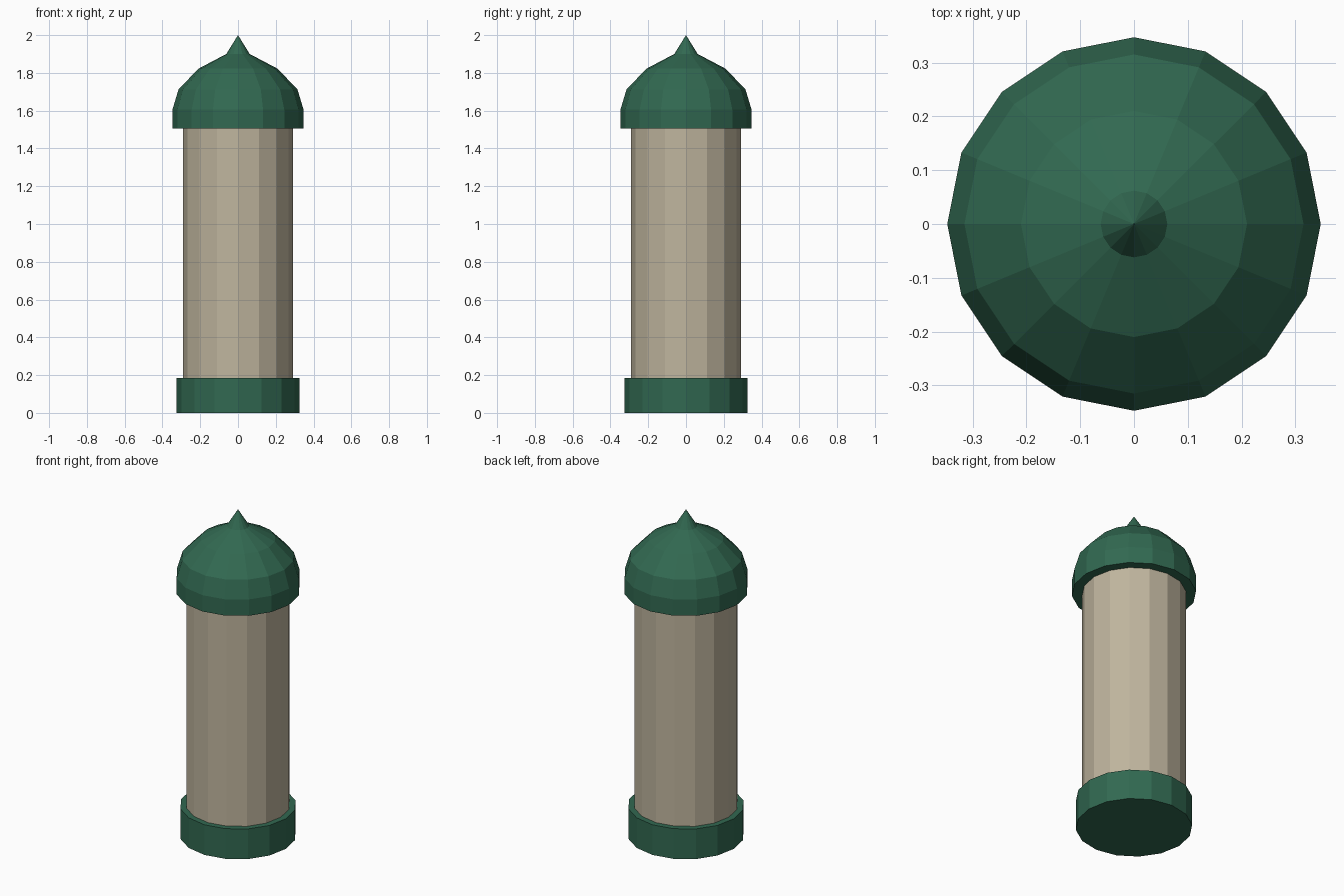
import bpy
import bmesh
from math import cos, sin, tau

if "Cube" in bpy.data.objects:
    bpy.data.objects.remove(bpy.data.objects["Cube"])

SIDES = 16


def material(name, rgb):
    mat = bpy.data.materials.new(name)
    mat.diffuse_color = (*rgb, 1.0)
    mat.use_nodes = True
    mat.node_tree.nodes["Principled BSDF"].inputs["Base Color"].default_value = mat.diffuse_color
    return mat


def lathe(name, profile, mat):
    """Closed solid turned around z from (radius, height) points; radius 0 makes a tip."""
    bm = bmesh.new()
    rings = []
    for r, z in profile:
        if r == 0:
            rings.append([bm.verts.new((0, 0, z))] * SIDES)
        else:
            rings.append([bm.verts.new((r * cos(tau * i / SIDES), r * sin(tau * i / SIDES), z))
                          for i in range(SIDES)])
    for low, high in zip(rings, rings[1:]):
        for i in range(SIDES):
            j = (i + 1) % SIDES
            corners = [low[i], low[j], high[j], high[i]]
            bm.faces.new(list(dict.fromkeys(corners)))
    # flat end caps
    bm.faces.new(rings[0][::-1])
    if profile[-1][0] > 0:
        bm.faces.new(rings[-1])
    bmesh.ops.recalc_face_normals(bm, faces=bm.faces)
    mesh = bpy.data.meshes.new(name)
    bm.to_mesh(mesh)
    bm.free()
    mesh.materials.append(mat)
    obj = bpy.data.objects.new(name, mesh)
    bpy.context.collection.objects.link(obj)
    return obj


green = material("dark green", (0.031, 0.14, 0.082))
beige = material("warm beige", (0.52, 0.46, 0.34))

# Plinth, pillar shaft and pointed dome
lathe("base", [(0.325, 0), (0.325, 0.185)], green)
lathe("shaft", [(0.29, 0.185), (0.29, 1.505)], beige)
lathe("dome_roof", [(0.347, 1.505), (0.347, 1.605), (0.315, 1.712),
                    (0.21, 1.822), (0.062, 1.9), (0, 2.0)], green)
